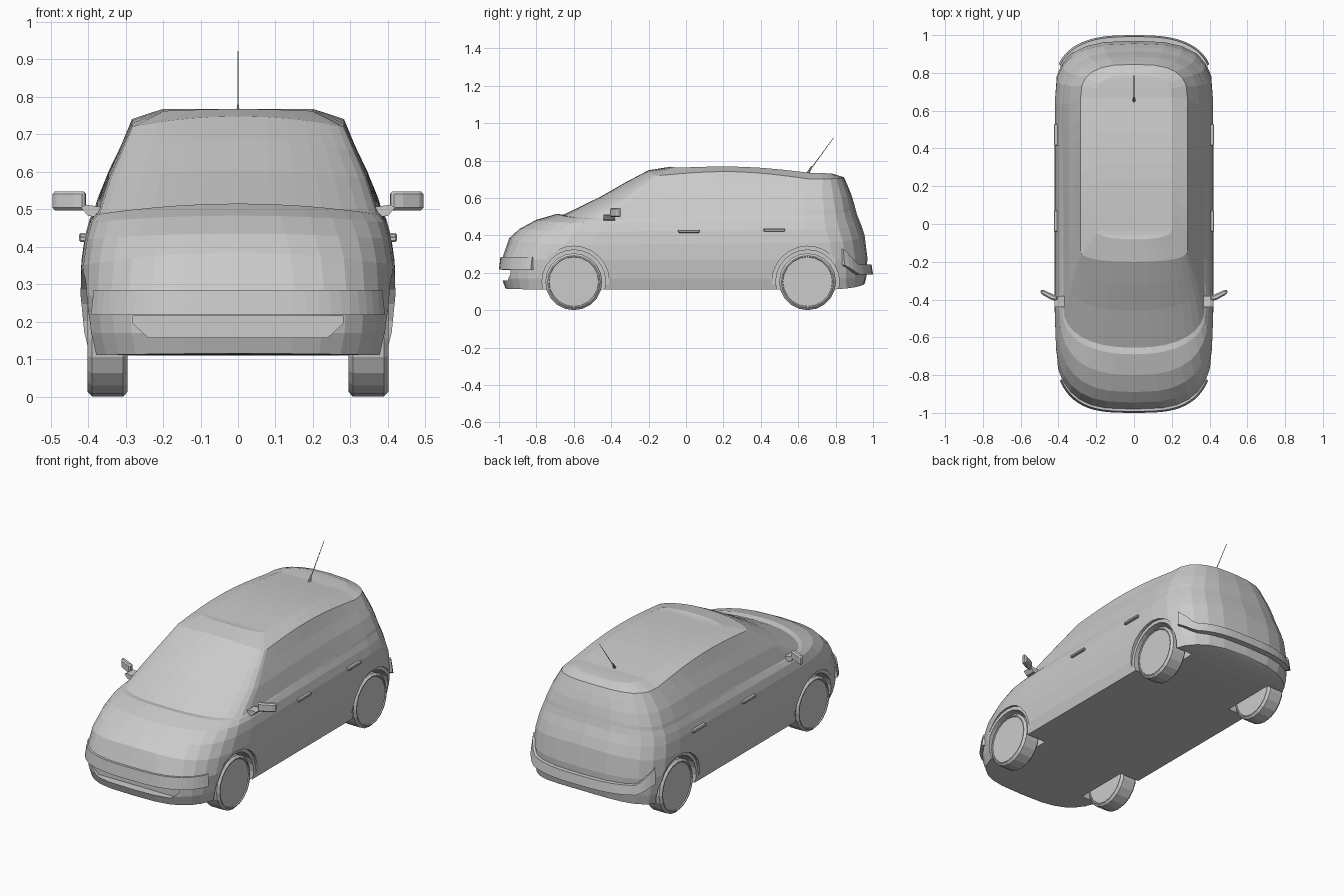
import bpy, bmesh, math
from mathutils import Vector, Matrix

if "Cube" in bpy.data.objects:
    bpy.data.objects.remove(bpy.data.objects["Cube"])


def make(name, verts, faces):
    bm = bmesh.new()
    vs = [bm.verts.new(v) for v in verts]
    for f in faces:
        idx = list(dict.fromkeys(f))
        if len(idx) > 2:
            bm.faces.new([vs[i] for i in idx])
    return finish(name, bm)


def finish(name, bm):
    bmesh.ops.recalc_face_normals(bm, faces=bm.faces)
    me = bpy.data.meshes.new(name)
    bm.to_mesh(me)
    bm.free()
    ob = bpy.data.objects.new(name, me)
    bpy.context.collection.objects.link(ob)
    return ob


def prism(name, pts, axis_vec):
    # closed prism from a planar outline swept along a vector
    n = len(pts)
    a = [Vector(p) for p in pts]
    verts = a + [p + Vector(axis_vec) for p in a]
    faces = [range(n), range(n, 2 * n)]
    faces += [(i, (i + 1) % n, (i + 1) % n + n, i + n) for i in range(n)]
    return make(name, verts, faces)


def box(name, lo, hi, bevel=0.0):
    bm = bmesh.new()
    lo, hi = Vector(lo), Vector(hi)
    bmesh.ops.create_cube(bm, size=1, matrix=Matrix.Translation((lo + hi) / 2) @ Matrix.Diagonal((*(hi - lo), 1)))
    if bevel:
        bmesh.ops.bevel(bm, geom=bm.edges[:], offset=bevel, segments=1, affect='EDGES')
    return finish(name, bm)


def rod(name, p, q, r1, r2, sides):
    p, q = Vector(p), Vector(q)
    d = q - p
    bm = bmesh.new()
    rot = d.to_track_quat('Z', 'Y').to_matrix().to_4x4()
    bmesh.ops.create_cone(bm, cap_ends=True, segments=sides, radius1=r1, radius2=r2,
                          depth=d.length, matrix=Matrix.Translation((p + q) / 2) @ rot)
    return finish(name, bm)


def cut(ob, cutter):
    m = ob.modifiers.new("cut", 'BOOLEAN')
    m.operation, m.object, m.solver = 'DIFFERENCE', cutter, 'EXACT'
    bpy.context.view_layer.objects.active = ob
    bpy.ops.object.modifier_apply(modifier=m.name)
    bpy.data.objects.remove(cutter)


def arc(a, w, d, n):
    # rounded corner in plan: x across, depth back from the end
    s, c = abs(math.sin(a)), max(math.cos(a), 0.0)
    return math.copysign(w * s ** (2 / n), a), d * (1 - c ** (2 / n))


# body: stacked plan outlines
# front y, front z, front depth, roundness, half width, side z front, side z rear, rear y, rear z, rear depth, crown
RINGS = [
    (-.965, .115, .42, 3.2, .395, .11, .11, .955, .14, .25, 0),
    (-.985, .17, .46, 3.2, .41, .17, .17, .965, .18, .28, 0),
    (-.985, .27, .47, 3.2, .42, .27, .27, .97, .28, .30, 0),
    (-.945, .385, .445, 3, .418, .35, .36, .955, .40, .30, 0),
    (-.89, .435, .43, 2.8, .408, .42, .43, .935, .46, .30, 0),
    (-.80, .483, .35, 2.6, .395, .465, .475, .915, .51, .28, 0),
    (-.69, .515, .23, 2.3, .38, .485, .51, .905, .545, .27, 0),
    (-.655, .51, .215, 2.3, .374, .49, .53, .90, .565, .26, 0),
    (-.46, .605, .15, 2.3, .345, .58, .60, .885, .615, .25, .01),
    (-.32, .685, .10, 2.3, .312, .655, .655, .865, .665, .22, .015),
    (-.20, .748, .06, 2.5, .283, .72, .70, .845, .71, .18, .03),
    (-.08, .767, .05, 2.5, .20, .762, .733, .79, .728, .12, .018),
]
NF, NS, NR = 8, 8, 6


def outline(yf, zf, df, n, w, zsf, zsr, yr, zr, dr, crown):
    half = []
    for i in range(NF + 1):
        x, d = arc(math.pi / 2 * i / NF, w, df, n)
        half.append((x, yf + d, zf + (zsf - zf) * (x / w) ** 2))
    y0, y1 = yf + df, yr - dr
    for i in range(1, NS):
        t = i / NS
        half.append((w, y0 + (y1 - y0) * t, zsf + (zsr - zsf) * t + crown * math.sin(math.pi * t)))
    for i in range(NR, -1, -1):
        x, d = arc(math.pi / 2 * i / NR, w, dr, 2.8)
        half.append((x, yr - d, zr + (zsr - zr) * (x / w) ** 2))
    return half + [(-x, y, z) for x, y, z in half[-2:0:-1]]


loops = [outline(*r) for r in RINGS]
M = len(loops[0])
faces = [(k * M + i, k * M + (i + 1) % M, (k + 1) * M + (i + 1) % M, (k + 1) * M + i)
         for k in range(len(loops) - 1) for i in range(M)]
for base in (0, (len(loops) - 1) * M):
    for i in range(M // 2):
        faces.append((base + i, base + i + 1, base + (M - i - 1) % M, base + (M - i) % M))
body = make("body", [v for l in loops for v in l], faces)

# wheel arches with a stepped lip, and wheels
R = 0.152
for y, end in ((-.60, "front"), (.65, "rear")):
    for s, side in ((1, "right"), (-1, "left")):
        cut(body, rod("arch_cutter", (s * .27, y, R), (s * .6, y, R), .17, .17, 24))
        cut(body, rod("lip_cutter", (s * .402, y, R), (s * .6, y, R), .19, .19, 24))
        bm = bmesh.new()
        mat = Matrix.Translation((s * .348, y, R)) @ Matrix.Rotation(s * math.pi / 2, 4, 'Y')
        bmesh.ops.create_cone(bm, cap_ends=True, segments=20, radius1=R, radius2=R, depth=.106, matrix=mat)
        caps = [f for f in bm.faces if len(f.verts) > 4]
        bmesh.ops.bevel(bm, geom=[e for f in caps for e in f.edges], offset=.012, segments=1, affect='EDGES')
        for f in [f for f in bm.faces if len(f.verts) > 4]:
            bmesh.ops.inset_region(bm, faces=[f], thickness=.006, depth=0)
            bmesh.ops.inset_region(bm, faces=[f], thickness=.002, depth=-.006)
        finish(f"{end}_{side}_wheel", bm)

# lower air intake
cut(body, prism("intake_cutter", [(x, -1.1, z) for x, z in
                ((-.28, .215), (.28, .215), (.28, .195), (.24, .158), (-.24, .158), (-.28, .195))], (0, .17, 0)))


def bumper(name, end, w, d, n, amax, lo, hi, rise, steps=24):
    # wrap-around strip; end is the sign of y, ends may sweep upward
    verts, faces = [], []
    for i in range(steps + 1):
        t = 2 * i / steps - 1
        up = rise * max(0, abs(t) - .7) / .3
        for inset, z in ((0, lo + up * .6), (.008, hi + up), (.05, hi + up), (.05, lo + up * .6)):
            x, dy = arc(t * amax, w - inset, d, n)
            verts.append((x, end * (1 - inset - dy), z))
    for i in range(steps):
        for j in range(4):
            k = (j + 1) % 4
            faces.append((i * 4 + j, i * 4 + k, i * 4 + 4 + k, i * 4 + 4 + j))
    faces += [(0, 1, 2, 3), tuple(steps * 4 + j for j in range(4))]
    make(name, verts, faces)


bumper("front_bumper", -1, .432, .5, 3.2, math.radians(59), .218, .285, 0)
bumper("rear_bumper", 1, .425, .32, 2.8, math.radians(66), .19, .243, .085)

# mirrors and door handles on both sides
for s, side in ((1, "right"), (-1, "left")):
    m = prism(f"{side}_mirror", [(s * x, y, .497) for x, y in
              ((.403, -.385), (.41, -.408), (.44, -.40), (.49, -.372), (.497, -.352), (.485, -.345))], (0, 0, .05))
    bv = m.modifiers.new("bevel", 'BEVEL')
    bv.width, bv.segments = .007, 1
    prism(f"{side}_mirror_mount", [(s * x, -.44, z) for x, z in
          ((.36, .478), (.40, .482), (.42, .505), (.405, .512), (.36, .505))], (0, .06, 0))
    for y0, z, name in ((-.042, .421, "front"), (.415, .428, "rear")):
        box(f"{name}_{side}_handle", (min(s * .395, s * .424), y0, z - .008),
            (max(s * .395, s * .424), y0 + .115, z + .008), .004)

# roof antenna
rod("antenna_base", (0, .648, .725), (0, .672, .768), .009, .004, 8)
rod("antenna", (0, .66, .745), (0, .79, .922), .0025, .0015, 6)
